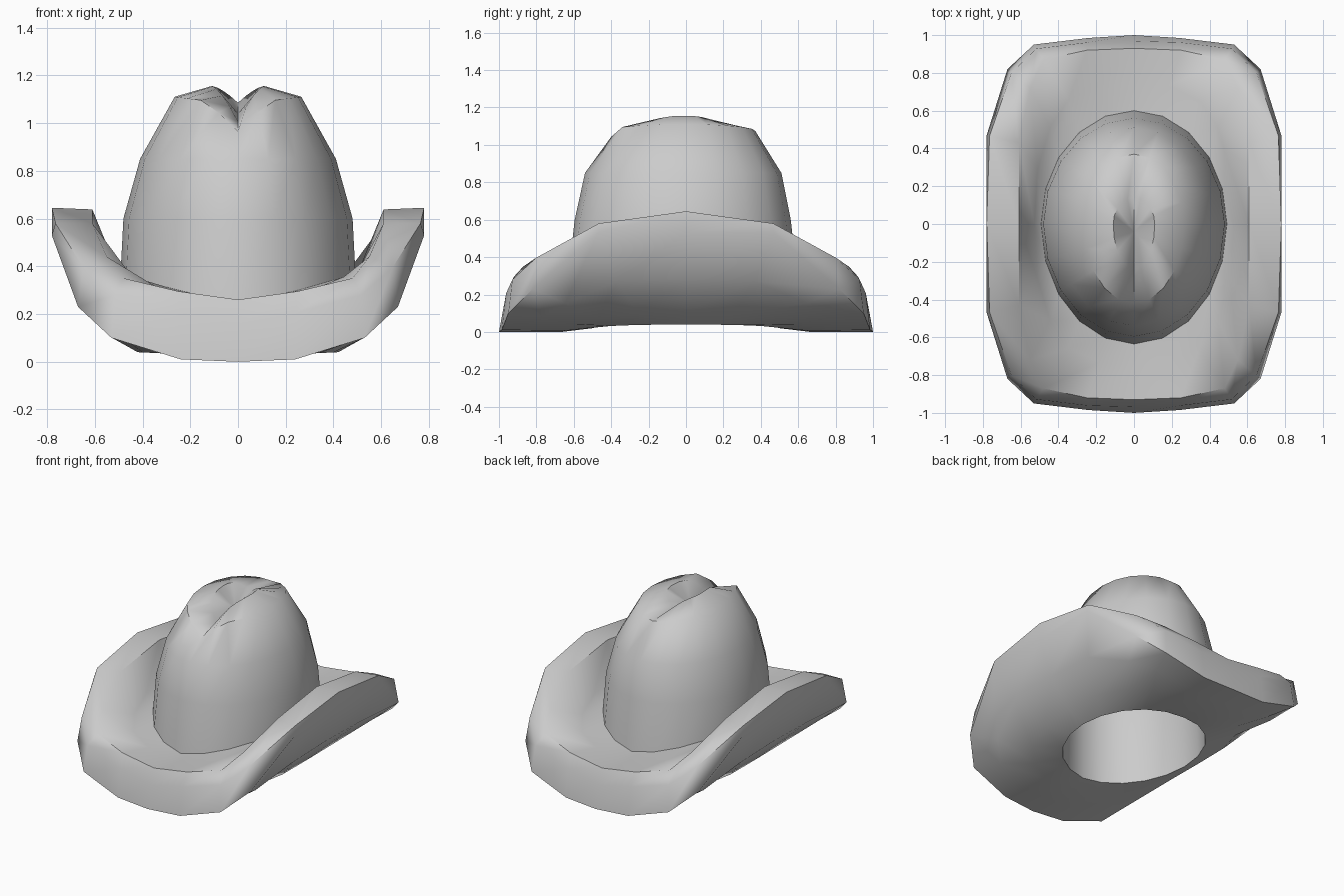
import bpy, bmesh, math

if "Cube" in bpy.data.objects:
    bpy.data.objects.remove(bpy.data.objects["Cube"])

N = 20  # points per ring, starting at the front centre


def full_ring(quarter):
    """Mirror six points (front centre -> right side) into a closed ring."""
    half = quarter + [(x, -y, z) for x, y, z in reversed(quarter[:-1])]
    return half + [(-x, y, z) for x, y, z in reversed(half[1:-1])]


def oval(rx, front, back, zf):
    """Oval ring; zf(t, is_front) gives the height, t = 0 centre .. 1 side."""
    pts = []
    for i in range(N):
        a = 2 * math.pi * i / N
        c = math.cos(a)
        pts.append((rx * math.sin(a), -c * (front if c > 0 else back),
                    zf(abs(math.sin(a)), c > 0)))
    return pts


def mix(a, b, f):
    return a + (b - a) * f


def under(x):
    """Height of the bent brim's underside."""
    prof = [(0, 0), (.24, .01), (.53, .10), (.67, .23), (.78, .53)]
    for (x0, z0), (x1, z1) in zip(prof, prof[1:]):
        if x <= x1:
            return mix(z0, z1, (x - x0) / (x1 - x0))
    return .53


def between(a, b, fx, fy, zf):
    """Quarter ring between quarters a and b; zf(k, x) gives the height."""
    q = []
    for k in range(6):
        x = mix(a[k][0], b[k][0], fx)
        q.append((x, mix(a[k][1], b[k][1], fy), zf(k, x)))
    return full_ring(q)


def loft(name, rings, start_tip, end_tip):
    bm = bmesh.new()
    vs = [[bm.verts.new(p) for p in r] for r in rings]
    for a, b in zip(vs, vs[1:]):
        for i in range(N):
            j = (i + 1) % N
            bm.faces.new((a[i], a[j], b[j], b[i]))
    for tip, ring in ((start_tip, vs[0]), (end_tip, vs[-1])):
        c = bm.verts.new(tip)
        for i in range(N):
            bm.faces.new((ring[i], ring[(i + 1) % N], c))
    bmesh.ops.recalc_face_normals(bm, faces=bm.faces[:])
    me = bpy.data.meshes.new(name)
    bm.to_mesh(me)
    bm.free()
    ob = bpy.data.objects.new(name, me)
    bpy.context.collection.objects.link(ob)
    bpy.context.view_layer.objects.active = ob
    ob.select_set(True)
    bpy.ops.object.shade_smooth_by_angle(angle=math.radians(55))


# brim outline, head opening, brim crest and foot of the crown
edge = [(x, y, under(x)) for x, y in
        [(0, -1), (.24, -.985), (.53, -.95), (.67, -.82), (.78, -.47), (.78, 0)]]
crest = [(0, -.93, .26), (.25, -.92, .295), (.48, -.87, .35),
         (.55, -.72, .44), (.61, -.43, .58), (.61, 0, .638)]
hole = oval(.42, .5, .5, lambda t, f: .02 + .02 * t)
base = oval(.492, .635, .6, lambda t, f: .25 + .12 * t ** 1.3)

# hollow inside of the crown
rings = [oval(r, r + .1, r + .09, lambda t, f, z=z: z)
         for r, z in ((.24, .9), (.34, .78), (.4, .5))]
# underside of the brim, bent up along both sides
rings += [hole,
          between(edge, hole, .67, .67, lambda k, x: under(x)),
          between(edge, hole, .25, .33, lambda k, x: under(x)),
          full_ring(edge)]
# rounded rim: wide and flat at the sides, steep at front and back
rim = [(mix(e[0], c[0], .09 * (5 - k)), mix(e[1], c[1], .09 * (5 - k)),
        min(.645, c[2] * (.6 + .1 * k)))
       for k, (e, c) in enumerate(zip(edge, crest))]
# top of the brim in to the foot of the crown
rings += [full_ring(rim), full_ring(crest),
          between(crest, base, .7, .6,
                  lambda k, x: mix(crest[k][2], base[k][2], .85)),
          base]
# crown walls
rings += [oval(.48, .595, .56, lambda t, f: .6),
          oval(.41, .54, .51, lambda t, f: .85)]
# crown top, pinched at the front and creased along the middle
rings += [oval(.265, .42, .37, lambda t, f: 1.075 + .035 * t
               - (.11 * max(0, 1 - 2 * t) if f else 0)),
          oval(.11, .24, .14, lambda t, f: 1.155 - (.15 if f else .07) * (1 - t) ** 1.5)]
loft("hat", rings, (0, 0, .92), (0, -.04, 1.04))
